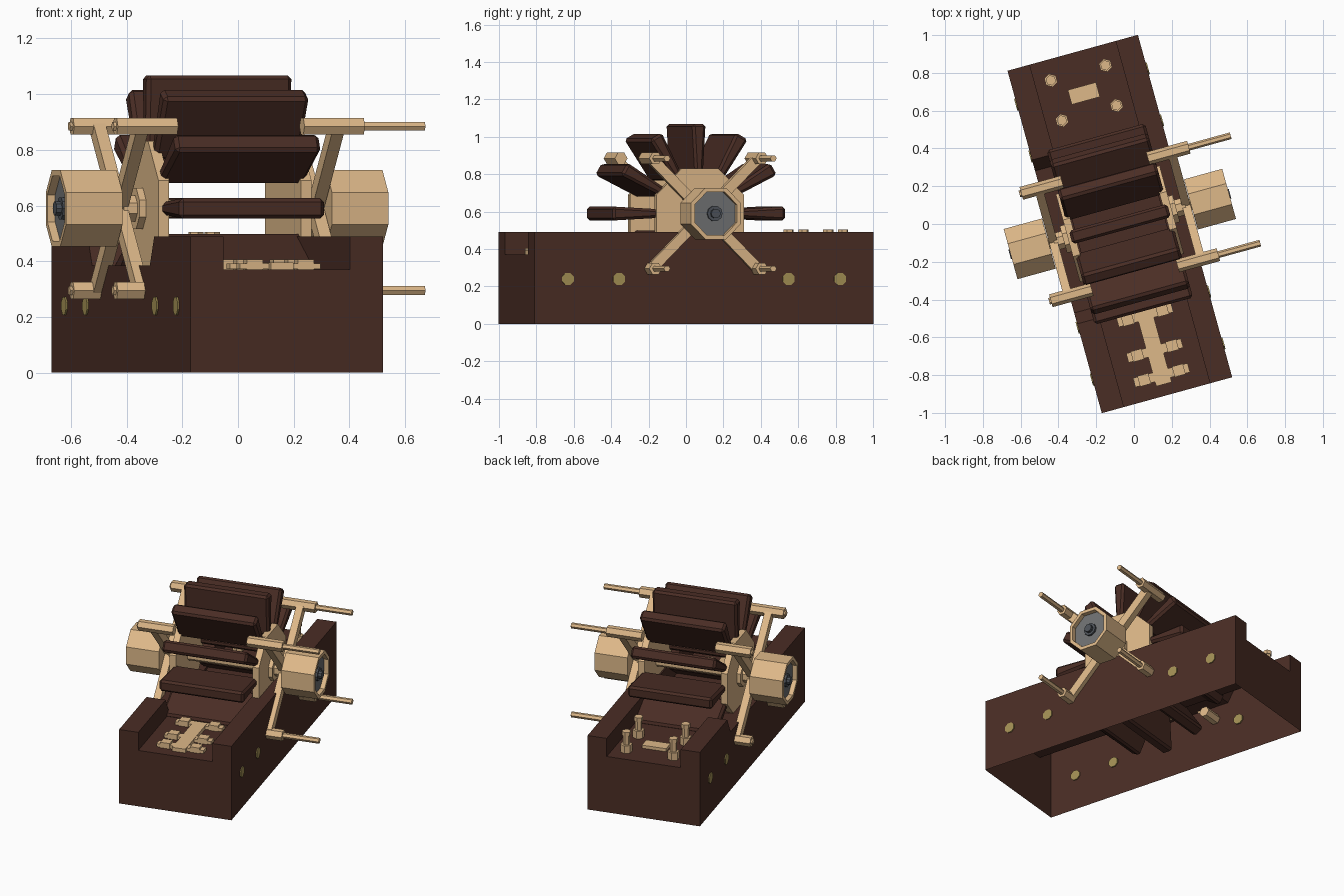
import bpy, bmesh, math
from mathutils import Matrix, Vector

if "Cube" in bpy.data.objects:
    bpy.data.objects.remove(bpy.data.objects["Cube"], do_unlink=True)

# Whole machine is turned about z
PLACE = Matrix.Translation((-0.075, 0, 0)) @ Matrix.Rotation(math.radians(15.4), 4, 'Z')
AXLE_Z = 0.59
AXLE = Matrix.Translation((0, 0, AXLE_Z))
FLOOR = 0.37


def material(name, rgb):
    m = bpy.data.materials.new(name)
    m.use_nodes = True
    m.diffuse_color = (*rgb, 1)
    m.node_tree.nodes["Principled BSDF"].inputs["Base Color"].default_value = (*rgb, 1)
    return m


BROWN = material("dark brown wood", (0.068, 0.026, 0.018))
TAN = material("pale tan wood", (0.73, 0.48, 0.25))
GREY = material("grey metal", (0.16, 0.165, 0.17))
DARK = material("dark grey metal", (0.075, 0.085, 0.1))
GOLD = material("dull gold", (0.37, 0.28, 0.09))


def finish(name, bm, mat, matrix=Matrix()):
    bmesh.ops.recalc_face_normals(bm, faces=bm.faces)
    bmesh.ops.transform(bm, matrix=PLACE @ matrix, verts=bm.verts)
    mesh = bpy.data.meshes.new(name)
    bm.to_mesh(mesh)
    bm.free()
    mesh.materials.append(mat)
    ob = bpy.data.objects.new(name, mesh)
    bpy.context.collection.objects.link(ob)
    return ob


def box(name, size, matrix, mat):
    bm = bmesh.new()
    bmesh.ops.create_cube(bm, size=1)
    bmesh.ops.scale(bm, vec=size, verts=bm.verts)
    return finish(name, bm, mat, matrix)


def lathe(name, profile, sides, mat, matrix=AXLE, mirror=1):
    """Turn (x, radius) points about the x axis; flat side up; ends are capped."""
    bm = bmesh.new()
    rings = []
    for x, r in profile:
        ring = []
        for k in range(sides):
            a = 2 * math.pi * (k + 0.5) / sides
            ring.append(bm.verts.new((mirror * x, r * math.sin(a), r * math.cos(a))))
        rings.append(ring)
    for a, b in zip(rings, rings[1:]):
        for k in range(sides):
            n = (k + 1) % sides
            bm.faces.new((a[k], a[n], b[n], b[k]))
    bm.faces.new(rings[0])
    bm.faces.new(rings[-1])
    return finish(name, bm, mat, matrix)


# Trough: open-bottomed shell with a channel, right rail lowered beside the wheel
def trough():
    w, i, h, low = 0.358, 0.236, 0.49, 0.385
    bm = bmesh.new()
    loops = []
    for y, rail in ((-0.94, h), (-0.45, h), (-0.39, low), (0.39, low), (0.45, h), (0.94, h)):
        section = ((-w, 0), (-w, rail), (-i, rail), (-i, FLOOR),
                   (i, FLOOR), (i, h), (w, h), (w, 0))
        loops.append([bm.verts.new((x, y, z)) for x, z in section])
    for a, b in zip(loops, loops[1:]):
        for k in range(7):
            bm.faces.new((a[k], a[k + 1], b[k + 1], b[k]))
    bm.faces.new(loops[0])
    bm.faces.new(loops[-1])
    finish("trough", bm, BROWN)


trough()


# Wheel paddles: boards that thicken towards the tip
def paddle(index):
    bm = bmesh.new()
    bmesh.ops.create_cube(bm, size=1)
    for v in bm.verts:
        tip = v.co.z > 0
        v.co = Vector((v.co.x * 0.54, v.co.y * (0.075 if tip else 0.045), 0.478 if tip else 0.21))
    bmesh.ops.bevel(bm, geom=list(bm.edges), offset=0.014, segments=1, affect='EDGES')
    finish(f"paddle_{index + 1}", bm, BROWN,
           AXLE @ Matrix.Rotation(math.radians(30 * index), 4, 'X'))


for n in range(12):
    paddle(n)

# Axle, wheel discs, drums and arms
lathe("axle", ((-0.4, 0.033), (0.4, 0.033)), 8, TAN)
for side, label in ((1, "left"), (-1, "right")):
    lathe(f"{label}_wheel_disc", ((0.245, 0.262), (0.285, 0.262)), 8, TAN, mirror=side)
    lathe(f"{label}_disc_boss", ((0.28, 0.08), (0.31, 0.08), (0.31, 0.05), (0.36, 0.05)),
          8, TAN, mirror=side)
    lathe(f"{label}_drum", ((0.39, 0.149), (0.6, 0.149), (0.6, 0.126), (0.565, 0.126)),
          8, TAN, mirror=side)
    lathe(f"{label}_drum_plate", ((0.56, 0.124), (0.572, 0.124)), 8, GREY, mirror=side)
    lathe(f"{label}_drum_bolt",
          ((0.57, 0.042), (0.585, 0.042), (0.585, 0.026), (0.605, 0.026)),
          10, DARK, mirror=side)

    for n in range(4):
        turn = AXLE @ Matrix.Rotation(math.radians(45 + 90 * n), 4, 'X')
        box(f"{label}_arm_{n + 1}", (0.045, 0.055, 0.4),
            turn @ Matrix.Translation((side * 0.365, 0, 0.205)), TAN)
        spot = turn @ Matrix.Translation((0, 0, 0.417)) @ \
            Matrix.Rotation(math.radians(-45 - 90 * n), 4, 'X')
        lathe(f"{label}_handle_{n + 1}", ((0.235, 0.035), (0.46, 0.035)), 6, TAN, spot, side)
        if side > 0:
            lathe(f"handle_rod_{n + 1}", ((0.45, 0.018), (0.69, 0.018)), 6, TAN, spot)
        else:
            lathe(f"handle_stud_{n + 1}", ((0.45, 0.018), (0.47, 0.018)), 6, TAN, spot, side)

    # Gold studs on the trough wall
    for n, y in enumerate((-0.755, -0.47, 0.47, 0.755)):
        lathe(f"{label}_wall_stud_{n + 1}", ((0.35, 0.035), (0.364, 0.035)), 8, GOLD,
              Matrix.Translation((0, y, 0.24)), side)

# Front ladder-shaped fitting
box("fitting_spine", (0.085, 0.39, 0.025), Matrix.Translation((0, -0.685, FLOOR + 0.0125)), TAN)
for n, y in enumerate((-0.5, -0.695, -0.83)):
    box(f"fitting_bar_{n + 1}", (0.3, 0.05, 0.02), Matrix.Translation((0, y, FLOOR + 0.012)), TAN)
    for s in (-1, 1):
        box(f"fitting_clip_{n + 1}_{'left' if s > 0 else 'right'}", (0.06, 0.058, 0.036),
            Matrix.Translation((s * 0.095, y, FLOOR + 0.018)), TAN)

# Back plate and its four posts
box("back_plate", (0.155, 0.08, 0.02), Matrix.Translation((0, 0.717, FLOOR + 0.01)), TAN)
UP = Matrix.Rotation(math.radians(-90), 4, 'Y')
for x in (-0.15, 0.15):
    for y in (0.61, 0.83):
        lathe(f"{'left' if x > 0 else 'right'}_{'back' if y > 0.7 else 'front'}_post",
              ((0, 0.036), (0.05, 0.036), (0.05, 0.022), (0.11, 0.022),
               (0.11, 0.028), (0.135, 0.028)), 6, TAN,
              Matrix.Translation((x, y, FLOOR)) @ UP)
